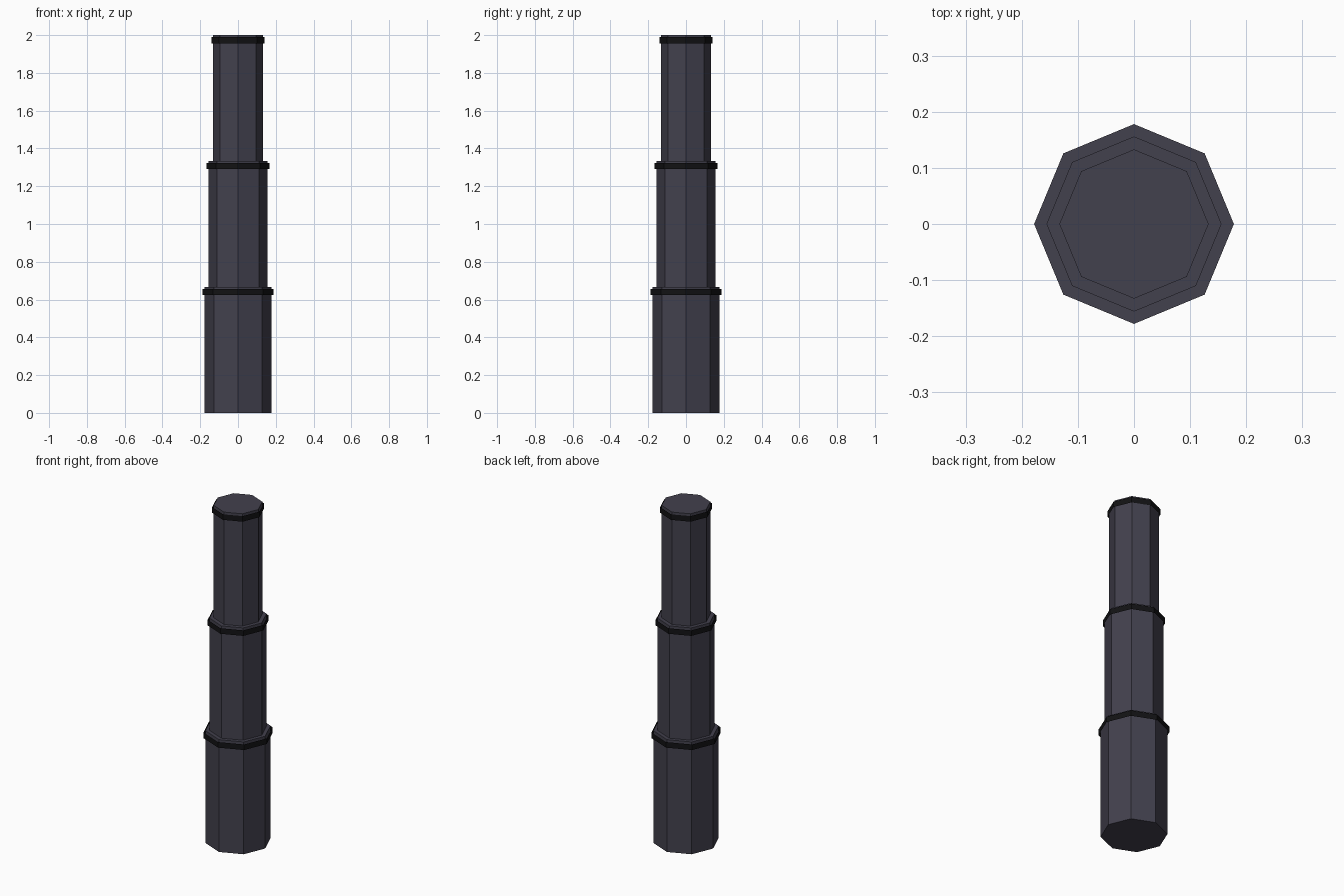
import bpy

if "Cube" in bpy.data.objects:
    bpy.data.objects.remove(bpy.data.objects["Cube"])

SECTION = 2 / 3          # height of each telescoping section
BAND_H = 0.033
RADII = (0.178, 0.156, 0.133)


def material(name, color):
    m = bpy.data.materials.new(name)
    m.diffuse_color = color
    m.use_nodes = True
    m.node_tree.nodes["Principled BSDF"].inputs["Base Color"].default_value = m.diffuse_color
    return m


def octagon(name, radius, depth, z, mat, fill):
    bpy.ops.mesh.primitive_cylinder_add(
        vertices=8, radius=radius, depth=depth, location=(0, 0, z), end_fill_type=fill)
    ob = bpy.context.object
    ob.name = name
    ob.data.materials.append(mat)
    return ob


tube_mat = material("dark_metal", (0.055, 0.052, 0.075, 1))
band_mat = material("black_band", (0.006, 0.006, 0.007, 1))

for i, (part, r) in enumerate(zip(("lower", "middle", "upper"), RADII)):
    # closed octagonal tube section
    octagon(part + "_tube", r, SECTION, (i + 0.5) * SECTION, tube_mat, 'NGON')
    # thin open band standing just off the tube near its top
    octagon(part + "_band", r * 1.062, BAND_H, (i + 1) * SECTION - 0.0267, band_mat, 'NOTHING')
